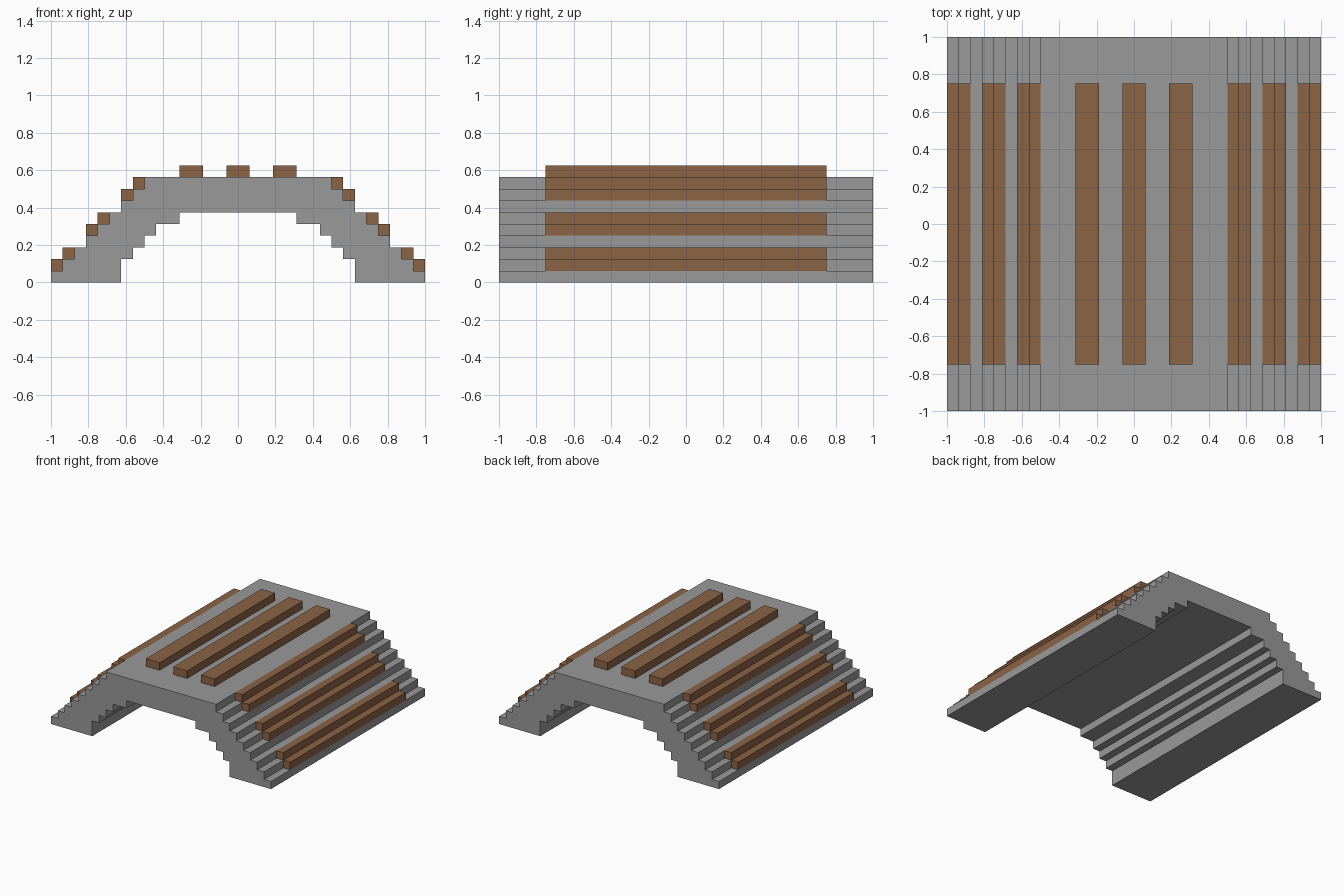
import bpy
import bmesh

cube = bpy.data.objects.get("Cube")
if cube:
    bpy.data.objects.remove(cube, do_unlink=True)

U = 1 / 16  # size of one step


def make_material(name, rgb):
    mat = bpy.data.materials.new(name)
    mat.use_nodes = True
    color = (*rgb, 1)
    mat.diffuse_color = color
    mat.node_tree.nodes["Principled BSDF"].inputs["Base Color"].default_value = color
    return mat


def extrude_profile(name, profile, half_depth, mat):
    """Extrude an (x, z) outline, given in steps, along y."""
    bm = bmesh.new()
    face = bm.faces.new([bm.verts.new((x * U, -half_depth, z * U)) for x, z in profile])
    result = bmesh.ops.extrude_face_region(bm, geom=[face])
    verts = [v for v in result["geom"] if isinstance(v, bmesh.types.BMVert)]
    bmesh.ops.translate(bm, verts=verts, vec=(0, 2 * half_depth, 0))
    bmesh.ops.recalc_face_normals(bm, faces=bm.faces)
    mesh = bpy.data.meshes.new(name)
    bm.to_mesh(mesh)
    bm.free()
    mesh.materials.append(mat)
    obj = bpy.data.objects.new(name, mesh)
    bpy.context.collection.objects.link(obj)
    return obj


def plank(name, x0, x1, z):
    outline = [(x0, z), (x1, z), (x1, z + 1), (x0, z + 1)]
    return extrude_profile(name, outline, 0.75, wood)


stone = make_material("grey stone", (0.32, 0.32, 0.32))
wood = make_material("brown wood", (0.26, 0.125, 0.06))

# Stepped arch: underside from the middle outwards, then stairs back up
right_half = [(5, 6), (5, 5), (7, 5), (7, 4), (8, 4), (8, 3), (9, 3), (9, 2), (10, 2), (10, 0)]
right_half.append((16, 0))
for step in range(1, 9):
    right_half += [(17 - step, step), (16 - step, step)]
right_half.append((8, 9))
left_half = [(-x, z) for x, z in reversed(right_half)]
extrude_profile("bridge_arch", right_half + left_half, 1.0, stone)

# Three planks across the flat deck
for i, x in enumerate((-4, 0, 4)):
    plank(f"deck_plank_{i + 1}", x - 1, x + 1, 9)

# Pairs of narrow planks on the stairs, skipping every third step
for step in range(1, 9):
    if step % 3:
        plank(f"left_stair_plank_{step}", 16 - step, 17 - step, step)
        plank(f"right_stair_plank_{step}", step - 17, step - 16, step)
